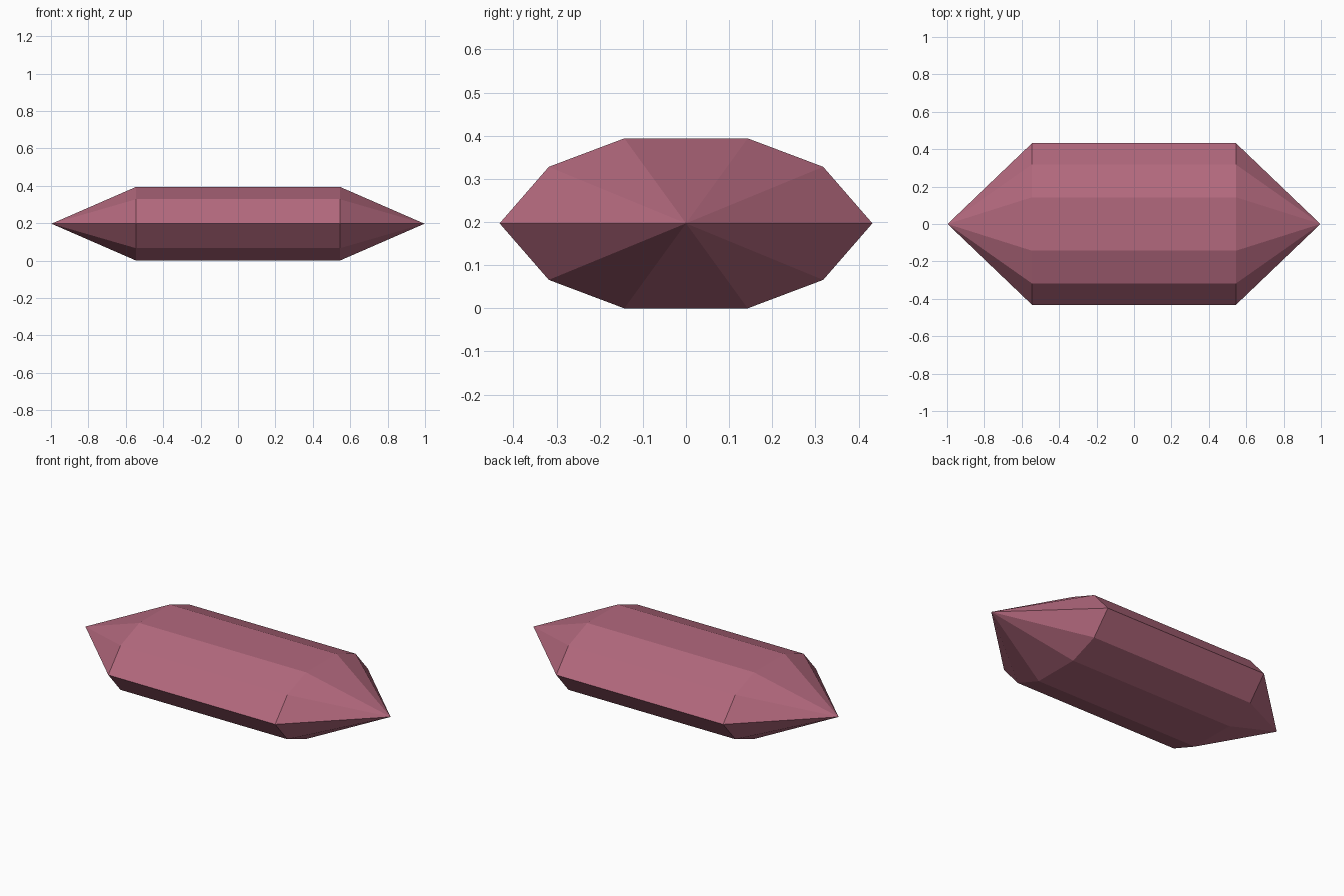
import bpy
import bmesh

cube = bpy.data.objects.get("Cube")
if cube:
    bpy.data.objects.remove(cube, do_unlink=True)

# Single rose colour
rose = bpy.data.materials.new("dusty_rose")
rose.use_nodes = True
colour = (0.45, 0.14, 0.207, 1)
rose.diffuse_color = colour
rose.node_tree.nodes["Principled BSDF"].inputs["Base Color"].default_value = colour

MID = 0.197          # height of the girdle
SHOULDER = 0.545     # half length of the straight body
TIP = 0.997          # half length to the points

# Ten-sided cross-section, mirrored from one quarter (y, z from the centre)
quarter = [(0.432, 0), (0.318, 0.131), (0.143, 0.197)]
upper = quarter + [(-y, z) for y, z in reversed(quarter)]
section = upper + [(-y, -z) for y, z in upper[1:-1]]

# Crystal: straight body with a pointed cap on each end
bm = bmesh.new()
rings, tips = [], []
for side in (-1, 1):
    rings.append([bm.verts.new((side * SHOULDER, y, MID + z)) for y, z in section])
    tips.append(bm.verts.new((side * TIP, 0, MID)))
count = len(section)
for i in range(count):
    j = (i + 1) % count
    bm.faces.new((rings[0][i], rings[0][j], rings[1][j], rings[1][i]))
    for ring, tip in zip(rings, tips):
        bm.faces.new((ring[i], ring[j], tip))
bmesh.ops.recalc_face_normals(bm, faces=bm.faces)

mesh = bpy.data.meshes.new("crystal")
bm.to_mesh(mesh)
bm.free()
mesh.materials.append(rose)
crystal = bpy.data.objects.new("crystal", mesh)
bpy.context.collection.objects.link(crystal)
